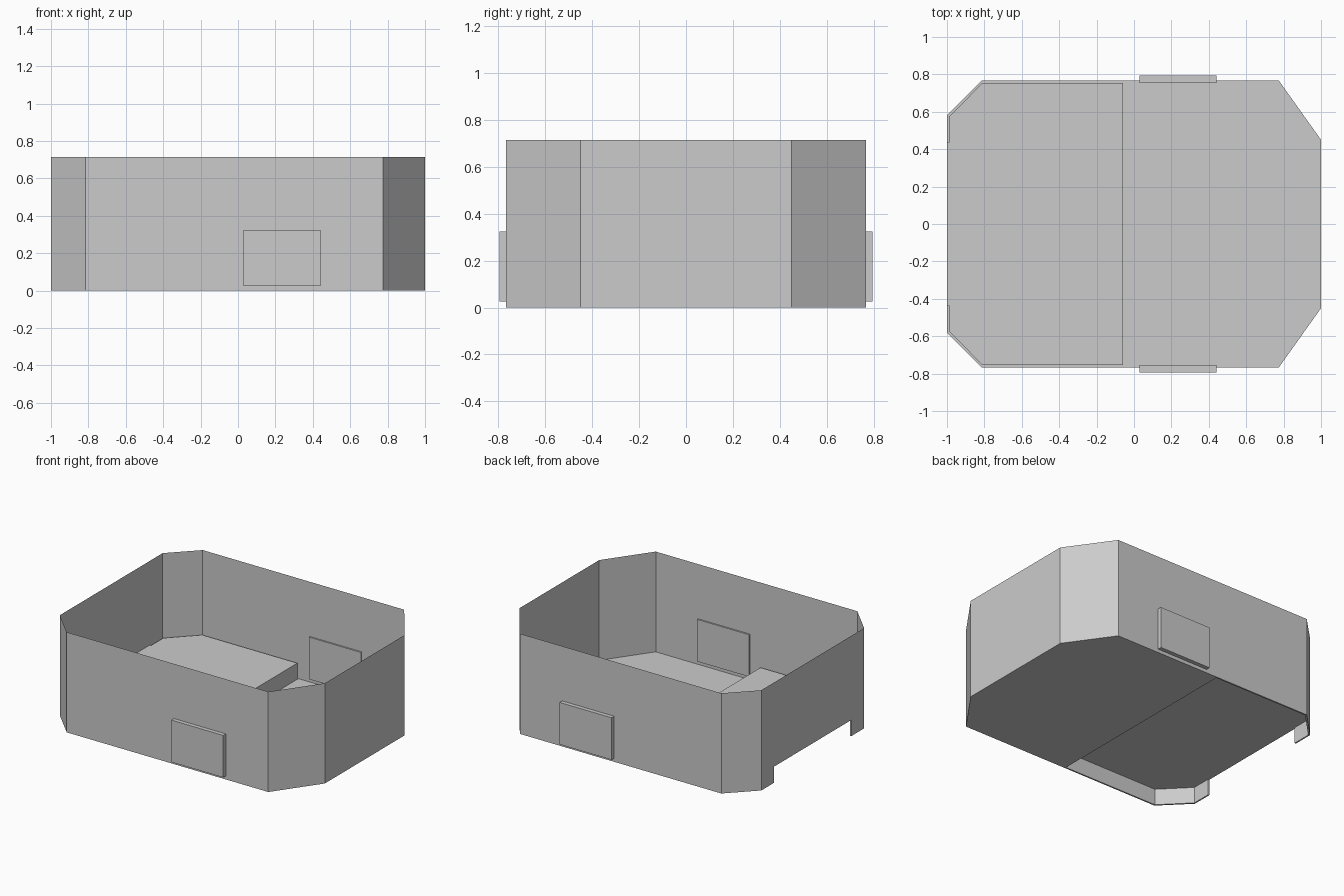
import bpy
import bmesh
from mathutils import Vector

cube = bpy.data.objects.get("Cube")
if cube:
    bpy.data.objects.remove(cube, do_unlink=True)

grey = bpy.data.materials.new("plain grey")
grey.use_nodes = True
colour = (0.6, 0.6, 0.6, 1)
grey.diffuse_color = colour
grey.node_tree.nodes["Principled BSDF"].inputs["Base Color"].default_value = colour

TOP, STEP = 0.715, 0.115     # wall height, raised floor height
STEP_X, NOTCH_Y = -0.06, 0.435
WALL_Y, INNER_Y = 0.766, 0.755


def add_object(name, bm):
    bmesh.ops.remove_doubles(bm, verts=bm.verts, dist=0.0005)
    mesh = bpy.data.meshes.new(name)
    bm.to_mesh(mesh)
    bm.free()
    mesh.materials.append(grey)
    ob = bpy.data.objects.new(name, mesh)
    bpy.context.collection.objects.link(ob)


def add_face(bm, points, facing):
    """Make a flat face whose normal agrees with the given direction."""
    face = bm.faces.new([bm.verts.new(p) for p in points])
    face.normal_update()
    if face.normal.dot(Vector(facing)) < 0:
        face.normal_flip()


def upright(bm, a, b, z0, z1, facing):
    add_face(bm, [(*a, z0), (*b, z0), (*b, z1), (*a, z1)], facing)


def flip(points):
    return [(x, -y) for x, y in points]


def flat(points, z):
    return [(x, y, z) for x, y in points]


# Half outline of the hull, and of the raised floor's inset edge
outline = [(1, 0.45), (0.775, WALL_Y), (-0.815, WALL_Y), (-1, 0.58)]
inset = [(STEP_X, INNER_Y), (-0.81, INNER_Y), (-0.99, 0.572),
         (-0.99, NOTCH_Y), (-1, NOTCH_Y)]

# Thin outer walls, with a low notch in the narrow end
bm = bmesh.new()
for side in (outline, flip(outline)):
    for a, b in zip(side, side[1:]):
        upright(bm, a, b, 0, TOP, (a[0] + b[0], 4 * (a[1] + b[1]), 0))
upright(bm, (1, -0.45), (1, 0.45), 0, TOP, (1, 0, 0))
notched = [(-0.58, 0), (-NOTCH_Y, 0), (-NOTCH_Y, STEP), (NOTCH_Y, STEP),
           (NOTCH_Y, 0), (0.58, 0), (0.58, TOP), (-0.58, TOP)]
add_face(bm, [(-1, y, z) for y, z in notched], (-1, 0, 0))
add_object("outer_walls", bm)

# Lower floor
bm = bmesh.new()
half = outline[:2] + [(STEP_X, WALL_Y)]
add_face(bm, flat(half + flip(half)[::-1], 0), (0, 0, 1))
add_object("lower_floor", bm)

# Raised floor, its step, and the skirt hanging beneath its edge
bm = bmesh.new()
add_face(bm, flat(inset + flip(inset)[::-1], STEP), (0, 0, 1))
upright(bm, inset[0], flip(inset)[0], 0, STEP, (1, 0, 0))
rim = [(STEP_X, WALL_Y)] + outline[2:] + [(-1, NOTCH_Y)]
for inner, outer in ((inset, rim), (flip(inset), flip(rim))):
    for a, b in zip(inner, inner[1:]):
        upright(bm, a, b, 0, STEP, (0.3, -a[1], 0))
    for i in range(len(outer) - 1):
        strip = [inner[i], inner[i + 1], outer[i + 1], outer[i]]
        add_face(bm, flat(strip, 0), (0, 0, -1))
add_object("raised_floor", bm)

# Side plates passing through the walls
for name, sign in (("front_plate", -1), ("back_plate", 1)):
    bm = bmesh.new()
    bmesh.ops.create_cube(bm, size=1)
    bmesh.ops.scale(bm, vec=(0.41, 0.04, 0.3), verts=bm.verts)
    bmesh.ops.translate(bm, vec=(0.235, sign * 0.775, 0.175), verts=bm.verts)
    add_object(name, bm)
